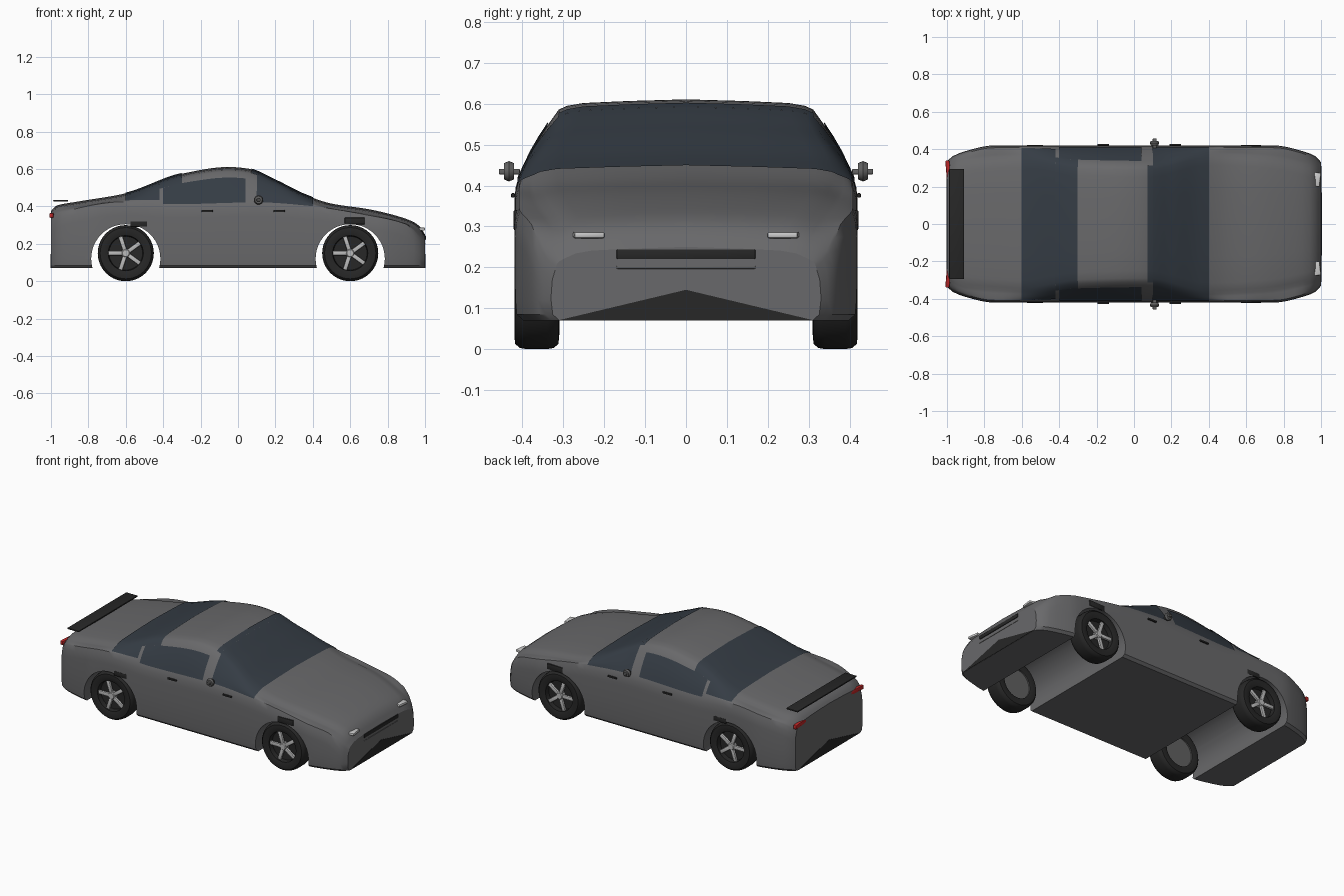
import bpy, bmesh, math
from mathutils import Matrix, Vector

if "Cube" in bpy.data.objects:
    bpy.data.objects.remove(bpy.data.objects["Cube"])


def material(name, r, g, b):
    m = bpy.data.materials.new(name)
    m.diffuse_color = (r, g, b, 1)
    m.use_nodes = True
    m.node_tree.nodes["Principled BSDF"].inputs["Base Color"].default_value = m.diffuse_color
    return m


PAINT = material("paint", .14, .14, .145)
GLASS = material("glass", .035, .045, .058)
BLACK = material("rubber_black", .02, .02, .02)
METAL = material("metal", .5, .5, .5)
GREY = material("trim_grey", .12, .12, .12)
RED = material("red_lamp", .55, .02, .02)
WHITE = material("clear_lamp", .85, .85, .85)


def finish(name, bm, mat, angle=35):
    bmesh.ops.recalc_face_normals(bm, faces=bm.faces)
    me = bpy.data.meshes.new(name)
    bm.to_mesh(me)
    bm.free()
    ob = bpy.data.objects.new(name, me)
    bpy.context.collection.objects.link(ob)
    me.materials.append(mat)
    smooth(ob, angle)
    return ob


def smooth(ob, angle):
    bpy.ops.object.select_all(action='DESELECT')
    ob.select_set(True)
    bpy.context.view_layer.objects.active = ob
    bpy.ops.object.shade_smooth_by_angle(angle=math.radians(angle))


def box(name, loc, size, mat, bevel=0, rot=(0, 0, 0)):
    bm = bmesh.new()
    bmesh.ops.create_cube(bm, size=1, matrix=Matrix.Diagonal((*size, 1)))
    if bevel:
        bmesh.ops.bevel(bm, geom=bm.edges[:], offset=bevel, segments=2, affect='EDGES', profile=.5)
    ob = finish(name, bm, mat)
    ob.location, ob.rotation_euler = loc, rot
    return ob


def lathe(name, profile, mat, loc, steps=40):
    # Profile of (radius, y) spun round the y axis
    bm = bmesh.new()
    vs = [bm.verts.new((r, y, 0)) for r, y in profile]
    es = [bm.edges.new(p) for p in zip(vs, vs[1:])]
    bmesh.ops.spin(bm, geom=vs + es, cent=(0, 0, 0), axis=(0, 1, 0),
                   angle=math.tau, steps=steps, use_merge=True)
    bmesh.ops.remove_doubles(bm, verts=bm.verts, dist=1e-5)
    ob = finish(name, bm, mat)
    ob.location = loc
    return ob


def curve(pts):
    # Monotone cubic through (x, value) points
    n = len(pts)
    d = [(pts[i + 1][1] - pts[i][1]) / (pts[i + 1][0] - pts[i][0]) for i in range(n - 1)]
    m = [d[0]] + [2 * a * b / (a + b) if a * b > 0 else 0 for a, b in zip(d, d[1:])] + [d[-1]]

    def f(x):
        i = max(k for k in range(n - 1) if k == 0 or pts[k][0] <= x)
        h = pts[i + 1][0] - pts[i][0]
        t = (x - pts[i][0]) / h
        return ((2*t**3 - 3*t*t + 1) * pts[i][1] + (t**3 - 2*t*t + t) * h * m[i]
                + (3*t*t - 2*t**3) * pts[i + 1][1] + (t**3 - t*t) * h * m[i + 1])
    return f


# Body outlines along x: half width, centre height, belt height, roof edge half width
width = curve([(-1, .335), (-.97, .362), (-.9, .39), (-.75, .42), (.75, .42), (.9, .39), (.97, .362), (1, .33)])
top = curve([(-1, .375), (-.97, .405), (-.85, .427), (-.6, .47), (-.3, .575), (-.05, .611), (.05, .603),
             (.2, .54), (.35, .466), (.5, .415), (.7, .385), (.88, .34), (.96, .305), (1, .25)])
belt = curve([(-1, .32), (-.95, .365), (-.6, .425), (-.35, .41), (.1, .42), (.4, .40), (.7, .352), (.9, .305), (1, .2)])
edge = curve([(-1, .29), (-.9, .34), (-.6, .36), (-.3, .318), (.07, .31), (.4, .375), (.7, .36), (.95, .31), (1, .29)])


def half_section(x):
    w, zt, zb, ye = width(x), top(x), belt(x), edge(x)
    ze = zt - .025
    pts = [(0, .07), (w - .02, .07), (w - .004, .085), (w, .12), (w, (.12 + zb - .07) / 2),
           (w, zb - .07), (w - .003, zb - .03)]
    wb = w - .012
    for i in range(6):                       # belt (7) up to roof edge (12)
        t = i / 5
        pts.append((wb + (ye - wb) * t + .008 * math.sin(math.pi * t), zb + (ze - zb) * t))
    pts += [(ye - .02, ze + .009), (ye - .06, ze + .016), (ye * .45, zt - .004), (0, zt)]
    return pts


def loft(bm, xs, sections, closed):
    rings = [[bm.verts.new((x, y, z)) for y, z in s] for x, s in zip(xs, sections)]
    n = len(rings[0])
    for a, b in zip(rings, rings[1:]):
        for j in range(n if closed else n - 1):
            k = (j + 1) % n
            bm.faces.new((a[j], b[j], b[k], a[k]))
    if closed:
        bm.faces.new(rings[0])
        bm.faces.new(rings[-1])


# Body shell with wheel openings
xs = [-1, -.99, -.97] + [-.94 + i * .04 for i in range(48)] + [.97, .985, 1]
bm = bmesh.new()
loft(bm, xs, [half_section(x) + [(-y, z) for y, z in half_section(x)[-2:0:-1]] for x in xs], True)
body = finish("body_shell", bm, PAINT)
for x in (-.6, .6):
    cutter = lathe("wheel_opening_cutter", [(0, -.6), (.185, -.6), (.185, .6), (0, .6)], GREY, (x, 0, .12), 48)
    cutter.hide_render = True
    mod = body.modifiers.new("opening", 'BOOLEAN')
    mod.object, mod.solver = cutter, 'EXACT'
    bpy.context.view_layer.objects.active = body
    bpy.ops.object.modifier_apply(modifier=mod.name)
    bpy.data.objects.remove(cutter)
smooth(body, 32)


# Glass panels follow the body surface, just proud of it
def glass(name, x0, x1, j0, across, side=1):
    n = max(2, round((x1 - x0) / .02))
    gx = [x0 + (x1 - x0) * i / n for i in range(n + 1)]
    secs = []
    for x in gx:
        h = half_section(x)
        s = h[j0:] + [(-y, z) for y, z in h[-2:j0 - 1:-1]] if across else h[j0:12]
        secs.append([(y * side, z) for y, z in s])
    bm = bmesh.new()
    loft(bm, gx, secs, False)
    bm.normal_update()
    for v in bm.verts:
        out = Vector((0, v.co.y, v.co.z - .3))
        v.co += v.normal * (.004 if v.normal.dot(out) > 0 else -.004)
    finish(name, bm, GLASS, 60)


glass("windscreen", .10, .40, 7, True)
glass("windscreen_top", .07, .10, 12, True)
glass("rear_window", -.60, -.42, 8, True)
glass("rear_window_top", -.42, -.30, 11, True)
for s in (-1, 1):
    glass("side_window", -.40, .04, 7, False, s)

# Wheels
for x in (-.6, .6):
    for s in (-1, 1):
        c = (x, s * .365, .15)
        lathe("tyre", [(r, y * s) for r, y in [(.094, -.05), (.115, -.055), (.137, -.053), (.147, -.042),
              (.15, -.025), (.15, .025), (.147, .042), (.137, .053), (.115, .055), (.094, .048), (.09, .02)]], BLACK, c)
        lathe("rim", [(r, y * s) for r, y in [(0, -.042), (.094, -.042), (.094, -.05)]], GREY, c)
        lathe("rim_back", [(r, y * s) for r, y in [(0, .015), (.09, .02)]], BLACK, c)
        lathe("hub", [(r, y * s) for r, y in [(0, .047), (.018, .047), (.024, .04), (.024, .015)]], METAL, c, 20)
        for k in range(5):
            a = k * math.tau / 5 + math.pi / 5
            box("spoke", (x + math.cos(a) * .053, s * .4, .15 - math.sin(a) * .053),
                (.08, .016, .023), METAL, .004, (0, a, 0))

# Mirrored fittings
for s in (-1, 1):
    box("mirror_arm", (.11, s * .432, .434), (.02, .052, .014), GREY, .003)
    lathe("mirror_housing", [(0, -.012), (.02, -.012), (.025, 0), (.02, .012), (0, .012)], GREY,
          (.11, s * .433, .435), 16)
    for x in (-.165, .22):
        box("door_handle", (x, s * .423, .376), (.062, .01, .011), BLACK, .003)
    box("front_arch_vent", (.625, s * .416, .322), (.11, .012, .036), BLACK, .004)
    box("rear_arch_vent", (-.53, s * .416, .306), (.09, .012, .03), BLACK, .004)
    box("headlight", (.978, s * .238, .279), (.036, .075, .016), WHITE, .005, (0, 0, -s * .12))
    box("tail_light", (-.993, s * .278, .352), (.022, .125, .026), RED, .006, (0, 0, s * .08))

# Nose grille, bumper slat and spoiler
box("grille", (.997, 0, .232), (.014, .34, .024), BLACK, .003)
box("bumper_slat", (.998, 0, .2), (.008, .34, .007), GREY, .002)
box("rear_spoiler", (-.948, 0, .43), (.08, .59, .009), BLACK, .003)

# Dark chevrons under both bumpers
for name, x in (("front_chin", .998), ("rear_chin", -.998)):
    bm = bmesh.new()
    f = bm.faces.new([bm.verts.new((x, y, z)) for y, z in [(-.31, .071), (.31, .071), (0, .145)]])
    r = bmesh.ops.extrude_face_region(bm, geom=[f])
    bmesh.ops.translate(bm, verts=[v for v in r["geom"] if isinstance(v, bmesh.types.BMVert)],
                        vec=(math.copysign(.004, x), 0, 0))
    finish(name, bm, BLACK)
